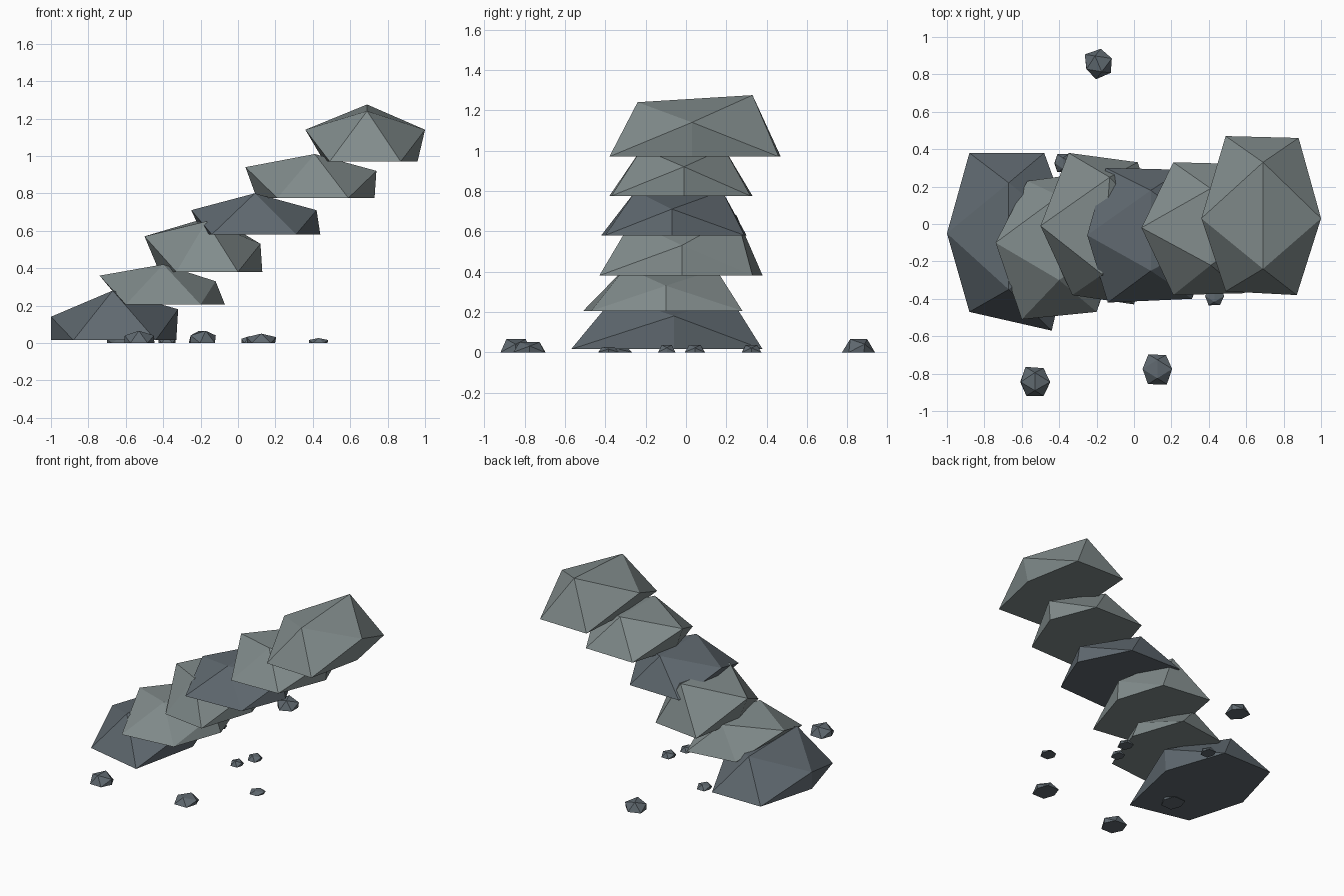
import bpy
import bmesh
import math
import random

old = bpy.data.objects.get("Cube")
if old:
    bpy.data.objects.remove(old, do_unlink=True)

random.seed(4)


def make_material(name, colour):
    mat = bpy.data.materials.new(name)
    mat.use_nodes = True
    mat.diffuse_color = (*colour, 1)
    mat.node_tree.nodes["Principled BSDF"].inputs["Base Color"].default_value = (*colour, 1)
    return mat


light_stone = make_material("light grey stone", (0.22, 0.26, 0.26))
dark_stone = make_material("dark slate stone", (0.115, 0.14, 0.16))


def faceted_stone(name, material, points):
    """Flat-shaded stone wrapped around its corner points, with one flat base face."""
    bm = bmesh.new()
    for p in points:
        bm.verts.new(p)
    hull = bmesh.ops.convex_hull(bm, input=bm.verts[:])
    loose = {g for g in hull["geom_interior"] + hull["geom_unused"]
             if isinstance(g, bmesh.types.BMVert)}
    bmesh.ops.delete(bm, geom=list(loose), context="VERTS")
    bmesh.ops.dissolve_limit(bm, angle_limit=math.radians(0.5),
                             verts=bm.verts[:], edges=bm.edges[:])
    bmesh.ops.recalc_face_normals(bm, faces=bm.faces[:])
    mesh = bpy.data.meshes.new(name)
    bm.to_mesh(mesh)
    bm.free()
    mesh.materials.append(material)
    obj = bpy.data.objects.new(name, mesh)
    bpy.context.collection.objects.link(obj)
    return obj


def slab(name, material, base, corners, shoulders, feet, ridge):
    """Half of an edge-up icosahedron: four base corners, two side shoulders
    with feet below them, and a two-point ridge."""
    points = [(x, y, base) for x, y in corners]
    points += shoulders + ridge
    points += [(x, s[1], base) for x, s in zip(feet, shoulders)]
    return faceted_stone(name, material, points)


# Stepped stones, lowest to highest
slab("step_stone_lowest", dark_stone, base=0.015,
     corners=[(-0.88, 0.38), (-0.48, 0.38), (-0.44, -0.57), (-0.88, -0.47)],
     shoulders=[(-1, -0.05, 0.14), (-0.32, -0.06, 0.18)], feet=(-1, -0.33),
     ridge=[(-0.67, -0.35, 0.28), (-0.67, 0.22, 0.27)])

slab("step_stone_second", light_stone, base=0.205,
     corners=[(-0.57, 0.23), (-0.2, 0.28), (-0.2, -0.47), (-0.6, -0.51)],
     shoulders=[(-0.74, -0.1, 0.36), (-0.12, -0.1, 0.33)], feet=(-0.61, -0.07),
     ridge=[(-0.4, -0.3, 0.42), (-0.4, 0.15, 0.41)])

slab("step_stone_third", light_stone, base=0.38,
     corners=[(-0.35, 0.38), (0.02, 0.33), (0, -0.43), (-0.33, -0.38)],
     shoulders=[(-0.5, -0.01, 0.57), (0.12, -0.02, 0.53)], feet=(-0.42, 0.13),
     ridge=[(-0.17, -0.27, 0.65), (-0.13, 0.25, 0.68)])

slab("step_stone_fourth", dark_stone, base=0.58,
     corners=[(-0.15, 0.3), (0.26, 0.29), (0.31, -0.4), (-0.14, -0.42)],
     shoulders=[(-0.25, -0.06, 0.71), (0.42, -0.07, 0.71)], feet=(-0.19, 0.44),
     ridge=[(0.09, -0.25, 0.8), (0.09, 0.18, 0.8)])

slab("step_stone_fifth", light_stone, base=0.775,
     corners=[(0.21, 0.33), (0.6, 0.32), (0.59, -0.37), (0.21, -0.38)],
     shoulders=[(0.04, -0.02, 0.94), (0.74, -0.01, 0.92)], feet=(0.1, 0.73),
     ridge=[(0.41, -0.22, 1.01), (0.41, 0.19, 1.01)])

slab("step_stone_highest", light_stone, base=0.97,
     corners=[(0.49, 0.47), (0.88, 0.46), (0.87, -0.38), (0.49, -0.36)],
     shoulders=[(0.36, 0.03, 1.14), (1, 0.03, 1.14)], feet=(0.46, 0.96),
     ridge=[(0.69, -0.24, 1.24), (0.69, 0.33, 1.275)])


def pebble(name, x, y, radius, height, turn=0):
    """Small ground stone with the same half-icosahedron form, slightly uneven."""
    golden = (1 + math.sqrt(5)) / 2
    points = []
    for s in (-1, 1):
        form = [(s * golden, 0, 0), (s * golden, 0, 1), (0, s, golden)]
        form += [(t, s * golden, 0) for t in (-1, 1)]
        for px, py, pz in form:
            k = radius / 1.75 * random.uniform(0.92, 1.06)
            c, n = math.cos(turn), math.sin(turn)
            points.append((x + k * (px * c - py * n), y + k * (px * n + py * c),
                           pz * height / golden))
    faceted_stone(name, dark_stone, points)


# Scattered pebbles
pebble("pebble_back", -0.19, 0.855, 0.08, 0.065, turn=0.4)
pebble("pebble_front_left", -0.53, -0.845, 0.085, 0.065)
pebble("pebble_front_right", 0.125, -0.775, 0.085, 0.05)
pebble("pebble_behind_steps", -0.38, 0.325, 0.05, 0.035)
pebble("pebble_right", 0.43, -0.385, 0.055, 0.026)
pebble("pebble_middle_back", 0.11, 0.045, 0.052, 0.036)
pebble("pebble_middle_front", 0.06, -0.095, 0.045, 0.036)
pebble("pebble_under_lowest", -0.63, -0.345, 0.08, 0.03)
